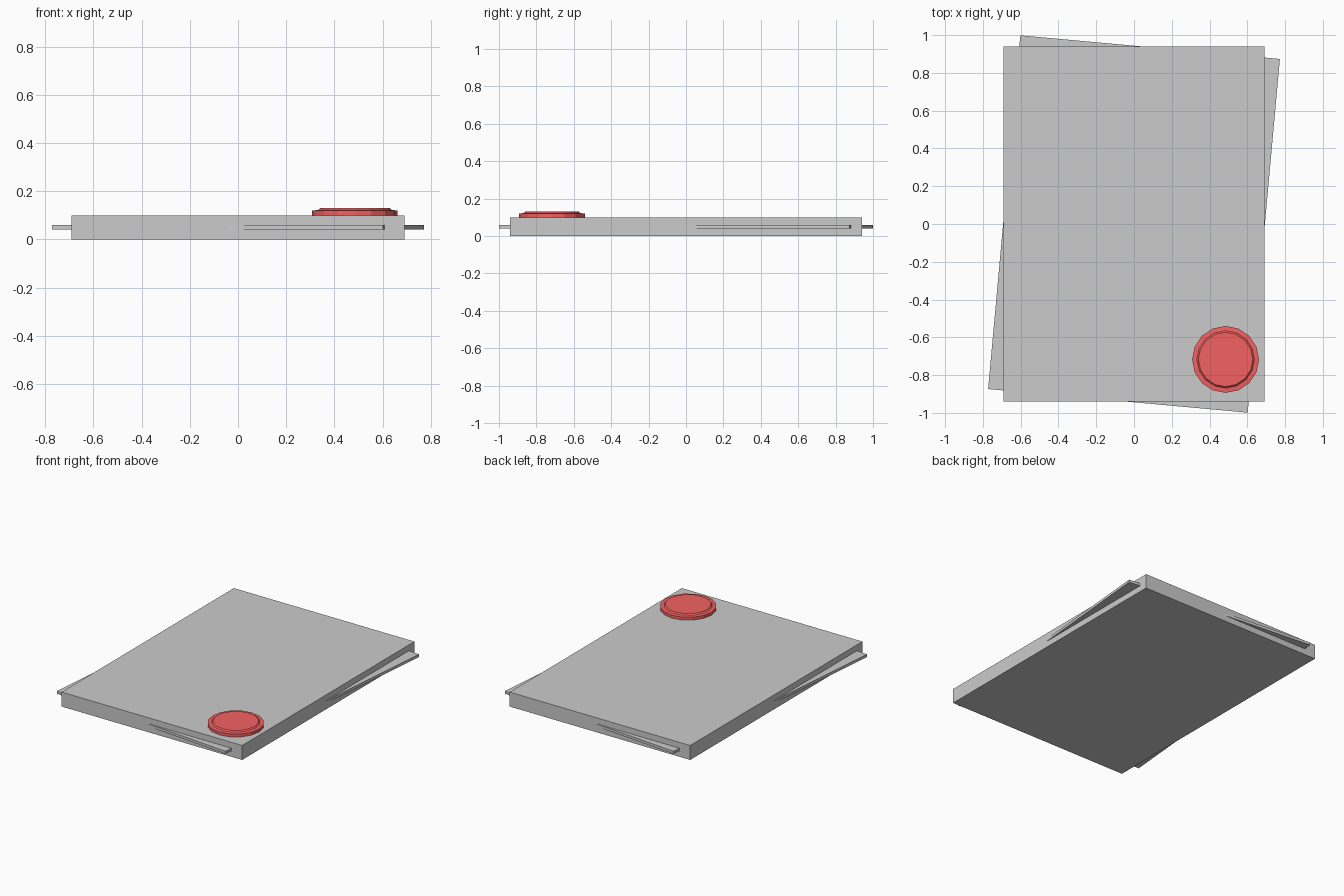
import bpy, bmesh
from math import radians, cos, sin, pi

if "Cube" in bpy.data.objects:
    bpy.data.objects.remove(bpy.data.objects["Cube"])


def finish(name, bm):
    bmesh.ops.recalc_face_normals(bm, faces=bm.faces[:])
    mesh = bpy.data.meshes.new(name)
    bm.to_mesh(mesh)
    bm.free()
    obj = bpy.data.objects.new(name, mesh)
    bpy.context.collection.objects.link(obj)
    return obj


def box(name, size, z, turn=0):
    bm = bmesh.new()
    bmesh.ops.create_cube(bm, size=1)
    bmesh.ops.scale(bm, vec=size, verts=bm.verts[:])
    obj = finish(name, bm)
    obj.location.z = z
    obj.rotation_euler.z = radians(turn)
    return obj


def turned(name, profile, sides):
    # stack of rings given as (radius, height), capped at both ends
    bm = bmesh.new()
    rings = [[bm.verts.new((r * cos(2 * pi * i / sides), r * sin(2 * pi * i / sides), z))
              for i in range(sides)] for r, z in profile]
    for a, b in zip(rings, rings[1:]):
        for i in range(sides):
            j = (i + 1) % sides
            bm.faces.new((a[i], a[j], b[j], b[i]))
    bm.faces.new(rings[0])
    bm.faces.new(rings[-1])
    return finish(name, bm)


# paper stack and the skewed sheet sticking out of its sides
box("paper_stack", (1.38, 1.88, 0.1), 0.05)
box("skewed_sheet", (1.38, 1.88, 0.018), 0.05, -5.2)

# round red wax seal with a raised centre
seal = turned("wax_seal", [(0.177, 0), (0.177, 0.02), (0.152, 0.022), (0.144, 0.03)], 16)
seal.location = (0.485, -0.717, 0.1)
red = bpy.data.materials.new("red_wax")
red.diffuse_color = (0.9, 0.12, 0.12, 1)
red.use_nodes = True
red.node_tree.nodes["Principled BSDF"].inputs["Base Color"].default_value = red.diffuse_color
seal.data.materials.append(red)
